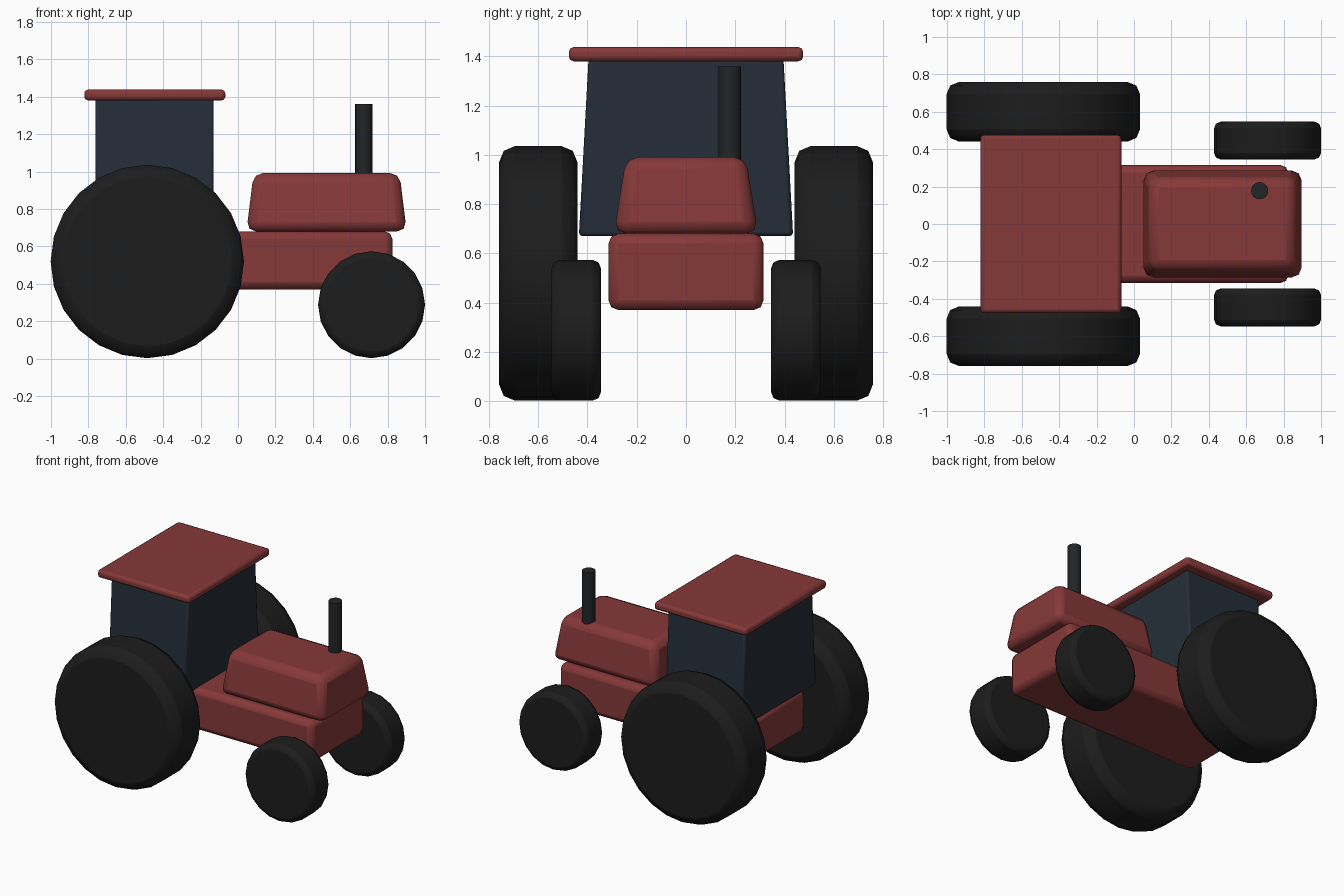
import bpy, bmesh, math
from mathutils import Matrix

if "Cube" in bpy.data.objects:
    bpy.data.objects.remove(bpy.data.objects["Cube"])


def material(name, rgb):
    m = bpy.data.materials.new(name)
    m.diffuse_color = (*rgb, 1)
    m.use_nodes = True
    m.node_tree.nodes["Principled BSDF"].inputs["Base Color"].default_value = m.diffuse_color
    return m


RED = material("red_paint", (0.24, 0.04, 0.04))
GLASS = material("dark_glass", (0.018, 0.027, 0.04))
RUBBER = material("black_rubber", (0.012, 0.012, 0.012))
METAL = material("dark_metal", (0.016, 0.018, 0.02))


def finish(name, bm, mat, bevel=0, segments=2):
    me = bpy.data.meshes.new(name)
    bmesh.ops.recalc_face_normals(bm, faces=bm.faces)
    bm.to_mesh(me)
    bm.free()
    ob = bpy.data.objects.new(name, me)
    bpy.context.collection.objects.link(ob)
    me.materials.append(mat)
    if bevel:
        mod = ob.modifiers.new("bevel", 'BEVEL')
        mod.width, mod.segments = bevel, segments
        mod.limit_method, mod.angle_limit = 'ANGLE', math.radians(40)
    bpy.ops.object.select_all(action='DESELECT')
    ob.select_set(True)
    bpy.context.view_layer.objects.active = ob
    bpy.ops.object.shade_smooth_by_angle(angle=math.radians(30))
    return ob


def box(name, x, y_half, z, mat, bevel, taper=(1, 1)):
    """Box from x and z ranges, with its top scaled by taper."""
    bm = bmesh.new()
    bmesh.ops.create_cube(bm, size=1)
    for v in bm.verts:
        tx, ty = taper if v.co.z > 0 else (1, 1)
        v.co.x = sum(x) / 2 + v.co.x * (x[1] - x[0]) * tx
        v.co.y *= 2 * y_half * ty
        v.co.z = sum(z) / 2 + v.co.z * (z[1] - z[0])
    return finish(name, bm, mat, bevel)


def cylinder(name, centre, radius, depth, sides, mat, along_y=False, bevel=0):
    bm = bmesh.new()
    turn = Matrix.Rotation(math.pi / 2, 4, 'X') if along_y else Matrix()
    bmesh.ops.create_cone(bm, cap_ends=True, segments=sides, radius1=radius,
                          radius2=radius, depth=depth,
                          matrix=Matrix.Translation(centre) @ turn)
    return finish(name, bm, mat, bevel)


# chassis, engine hood, cab and roof
box("chassis", (-0.76, 0.825), 0.315, (0.37, 0.68), RED, 0.04)
box("hood", (0.045, 0.902), 0.293, (0.68, 0.992), RED, 0.05, (0.91, 0.83))
box("cab", (-0.762, -0.13), 0.435, (0.67, 1.39), GLASS, 0.015, (1, 0.91))
box("roof", (-0.822, -0.068), 0.476, (1.38, 1.438), RED, 0.02)

# exhaust pipe
cylinder("exhaust", (0.672, 0.178, 1.13), 0.046, 0.46, 16, METAL)

# wheels on both sides
for side, s in (("right", -1), ("left", 1)):
    cylinder(f"rear_wheel_{side}", (-0.485, s * 0.6, 0.519), 0.517, 0.318, 24,
             RUBBER, True, 0.065)
    cylinder(f"front_wheel_{side}", (0.714, s * 0.446, 0.288), 0.286, 0.202, 20,
             RUBBER, True, 0.035)
